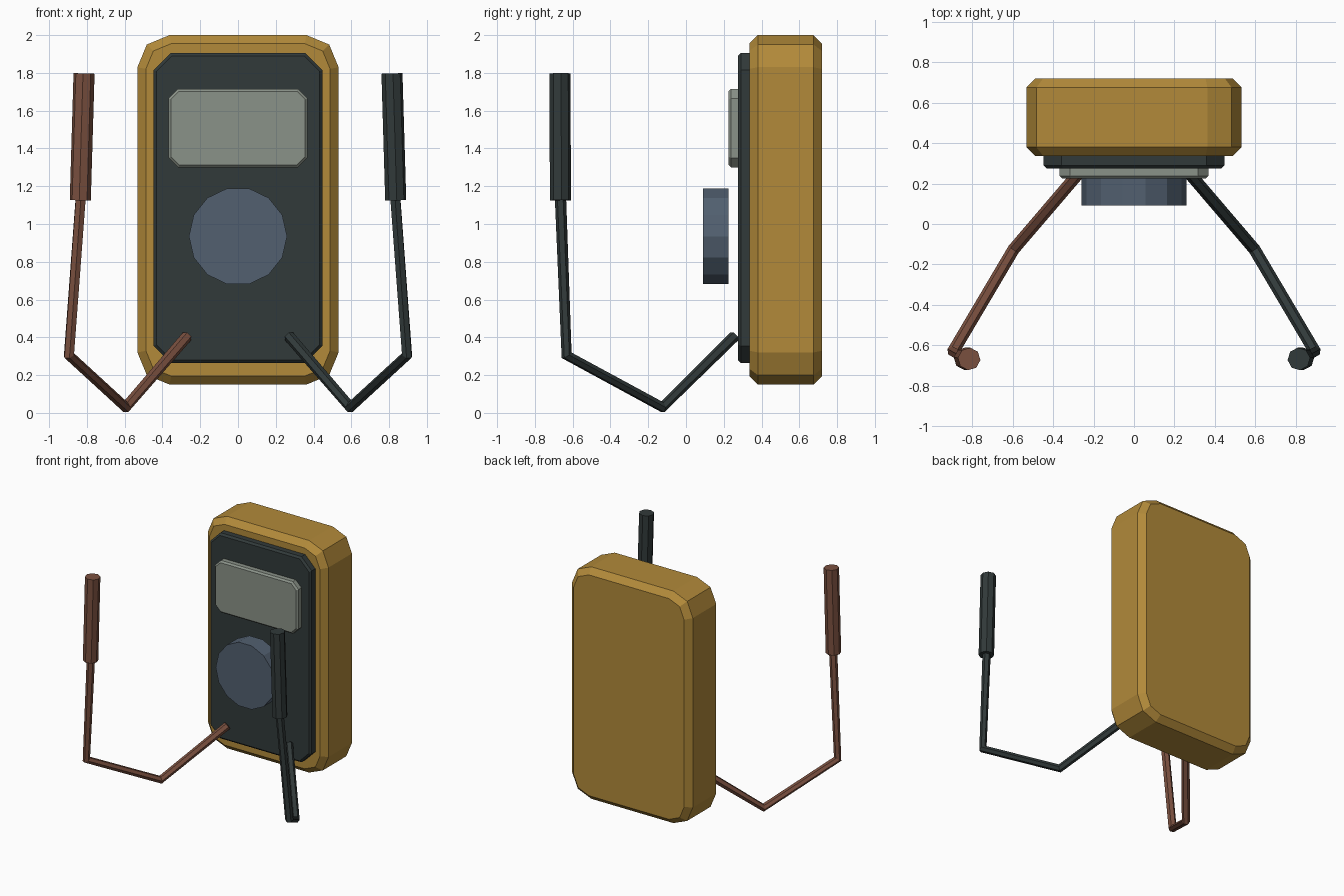
import bpy
import bmesh
from mathutils import Matrix, Vector

default = bpy.data.objects.get("Cube")
if default:
    bpy.data.objects.remove(default)


def material(name, rgb):
    mat = bpy.data.materials.new(name)
    mat.use_nodes = True
    color = (*rgb, 1.0)
    mat.diffuse_color = color
    for node in mat.node_tree.nodes:
        if node.type == "BSDF_PRINCIPLED":
            node.inputs["Base Color"].default_value = color
    return mat


mustard = material("mustard casing", (0.445, 0.254, 0.042))
charcoal = material("charcoal", (0.031, 0.042, 0.042))
glass = material("grey green display", (0.254, 0.287, 0.246))
slate = material("slate blue", (0.084, 0.117, 0.162))
rust = material("rust red", (0.195, 0.080, 0.050))


def add_object(name, mesh, mat):
    mesh.materials.clear()
    mesh.materials.append(mat)
    obj = bpy.data.objects.new(name, mesh)
    bpy.context.scene.collection.objects.link(obj)
    return obj


def mesh_from(bm, name, mat):
    bmesh.ops.recalc_face_normals(bm, faces=bm.faces[:])
    mesh = bpy.data.meshes.new(name)
    bm.to_mesh(mesh)
    bm.free()
    return add_object(name, mesh, mat)


def slab(name, mat, width, y, z, corner, segments, chamfer):
    """Upright box with cut corners and chamfered front and back rims."""
    bm = bmesh.new()
    size = Vector((width, y[1] - y[0], z[1] - z[0]))
    centre = Vector((0, sum(y) / 2, sum(z) / 2))
    bmesh.ops.create_cube(
        bm, size=1, matrix=Matrix.Translation(centre) @ Matrix.Diagonal(size).to_4x4())
    depth_edges = [e for e in bm.edges
                   if abs(e.verts[0].co.y - e.verts[1].co.y) > size.y / 2]
    bmesh.ops.bevel(bm, geom=depth_edges, offset=corner, segments=segments,
                    profile=0.5, affect="EDGES")
    rim = [e for e in bm.edges
           if abs(e.verts[0].co.y - e.verts[1].co.y) < size.y / 2]
    bmesh.ops.bevel(bm, geom=rim, offset=chamfer, segments=1, affect="EDGES")
    return mesh_from(bm, name, mat)


def tube(name, mat, points, radius, resolution):
    """Capped faceted tube along a path."""
    curve = bpy.data.curves.new(name + " path", "CURVE")
    curve.dimensions = "3D"
    curve.fill_mode = "FULL"
    curve.bevel_depth = radius
    curve.bevel_resolution = resolution
    curve.use_fill_caps = True
    spline = curve.splines.new("POLY")
    spline.points.add(len(points) - 1)
    for point, co in zip(spline.points, points):
        point.co = (*co, 1)
    spline.use_smooth = False
    helper = bpy.data.objects.new(name + " helper", curve)
    mesh = bpy.data.meshes.new_from_object(helper)
    mesh.name = name
    bpy.data.objects.remove(helper)
    bpy.data.curves.remove(curve)
    mesh.shade_flat()
    return add_object(name, mesh, mat)


# Casing, face panel and display
slab("casing", mustard, 1.065, (0.335, 0.72), (0.15, 2.0), 0.17, 2, 0.045)
slab("face_panel", charcoal, 0.895, (0.275, 0.36), (0.265, 1.905), 0.09, 1, 0.015)
slab("display", glass, 0.735, (0.225, 0.30), (1.30, 1.715), 0.05, 1, 0.013)

# Selector dial, a flat fourteen-sided disc
bm = bmesh.new()
bmesh.ops.create_cone(
    bm, cap_ends=True, segments=14, radius1=0.26, radius2=0.26, depth=0.135,
    matrix=Matrix.Translation((0, 0.158, 0.935)) @ Matrix.Rotation(1.5707963, 4, "X"))
# Turn so that a corner points sideways
top = max(v.co.z for v in bm.verts)
if sum(v.co.z > top - 0.001 for v in bm.verts) < 4:
    bmesh.ops.rotate(bm, verts=bm.verts[:], cent=(0, 0.158, 0.935),
                     matrix=Matrix.Rotation(3.14159265 / 14, 3, "Y"))
mesh_from(bm, "selector_dial", slate)

# Mirrored test leads with probe handles
lead_path = [(0.27, 0.255, 0.405), (0.595, -0.125, 0.03),
             (0.895, -0.632, 0.305), (0.832, -0.665, 1.15)]
handle_path = [(0.835, -0.665, 1.125), (0.815, -0.667, 1.797)]
for side, sign, mat in (("left", 1, charcoal), ("right", -1, rust)):
    for part, path, radius, res in (("lead", lead_path, 0.03, 1),
                                    ("probe_handle", handle_path, 0.056, 2)):
        tube(f"{side}_{part}", mat, [(sign * x, y, z) for x, y, z in path], radius, res)
